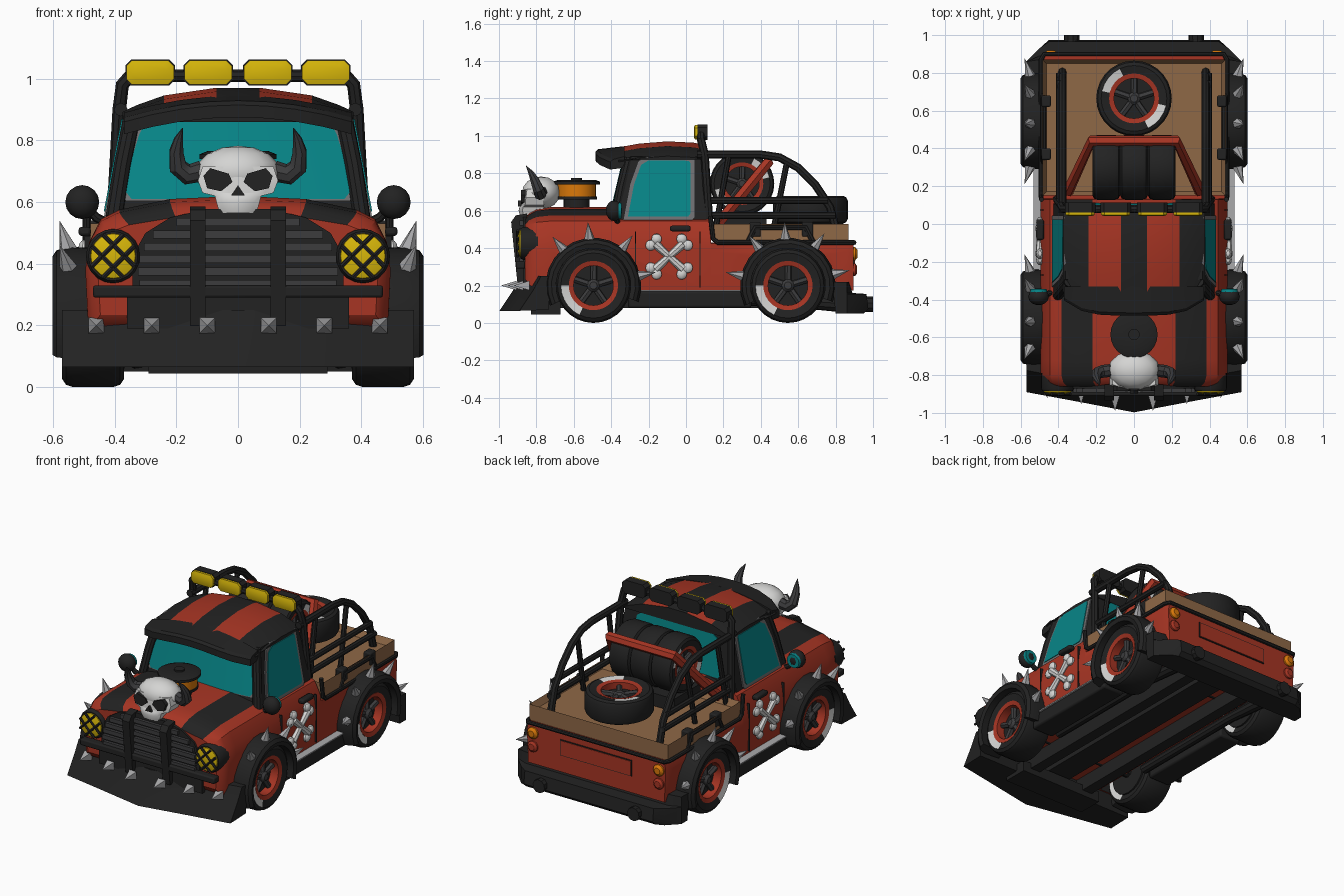
import bpy, bmesh, math
from math import sin, cos, pi, radians
from mathutils import Vector

if "Cube" in bpy.data.objects:
    bpy.data.objects.remove(bpy.data.objects["Cube"])

def mat(name, r, g, b):
    m = bpy.data.materials.new(name)
    m.diffuse_color = (r, g, b, 1)
    m.use_nodes = True
    m.node_tree.nodes["Principled BSDF"].inputs["Base Color"].default_value = m.diffuse_color
    return m

RED = mat("rust red", .385, .035, .017)
BLACK = mat("matte black", .016, .016, .016)
GREY = mat("dark grey", .045, .045, .047)
TRIM = mat("trim grey", .16, .16, .165)
SILVER = mat("silver", .40, .40, .41)
BONE = mat("bone white", .66, .66, .65)
TEAL = mat("teal glass", .002, .235, .245)
TAN = mat("tan", .275, .138, .062)
YELLOW = mat("yellow", .68, .47, .003)
ORANGE = mat("orange", .70, .19, .003)

def loft(name, rings, mats, rule=None, cap=True):
    """Skin closed rings; rule(face centre) gives the material index."""
    mats = mats if isinstance(mats, list) else [mats]
    bm = bmesh.new()
    vs = [[bm.verts.new(p) for p in r] for r in rings]
    n = len(vs[0])
    for a, b in zip(vs, vs[1:]):
        for i in range(n):
            bm.faces.new((a[i], a[(i + 1) % n], b[(i + 1) % n], b[i]))
    if cap:
        bm.faces.new(vs[0])
        bm.faces.new(vs[-1])
    bmesh.ops.remove_doubles(bm, verts=bm.verts, dist=1e-5)
    bmesh.ops.recalc_face_normals(bm, faces=bm.faces)
    for f in bm.faces:
        f.material_index = rule(f.calc_center_median()) if rule else 0
    me = bpy.data.meshes.new(name)
    bm.to_mesh(me)
    bm.free()
    for m in mats:
        me.materials.append(m)
    o = bpy.data.objects.new(name, me)
    bpy.context.collection.objects.link(o)
    return o

def ax(axis, a, b, h):
    return Vector({'X': (h, a, b), 'Y': (a, h, b), 'Z': (a, b, h)}[axis])

def lathe(name, prof, loc, axis, mats, n=20, rule=None, closed=False):
    prof = prof + prof[:1] if closed else prof
    rings = [[Vector(loc) + ax(axis, r * cos(2 * pi * i / n), r * sin(2 * pi * i / n), h)
              for i in range(n)] for r, h in prof]
    return loft(name, rings, mats, rule, not closed)

def prism(name, pts, axis, h0, h1, m):
    return loft(name, [[ax(axis, a, b, h) for a, b in pts] for h in (h0, h1)], m)

def box(name, c, s, m, bev=0):
    x, y, z = [v / 2 for v in s]
    o = loft(name, [[Vector(c) + Vector(p) for p in ((-x, -y, k), (x, -y, k), (x, y, k), (-x, y, k))]
                    for k in (-z, z)], m)
    if bev:
        md = o.modifiers.new("bevel", 'BEVEL')
        md.width, md.segments = bev, 2
    return o

def tube(name, pts, r, m, n=8):
    P = [Vector(p) for p in pts]
    S = [(b - a).normalized() for a, b in zip(P, P[1:])]
    T = [(a + b).normalized() for a, b in zip([S[0]] + S, S + [S[-1]])]
    N, rings = T[0].orthogonal().normalized(), []
    for i, p in enumerate(P):
        if i:
            N = T[i - 1].rotation_difference(T[i]) @ N
        B, q = T[i].cross(N), (r[i] if isinstance(r, list) else r)
        rings.append([p + q * (cos(2 * pi * k / n) * N + sin(2 * pi * k / n) * B) for k in range(n)])
    return loft(name, rings, m)

def spike(name, base, d, r=.03, l=.1, n=6):
    b = Vector(base)
    return tube(name, [b, b + Vector(d).normalized() * l], [r, 0], SILVER, n)

def ball(name, c, s, m, n=14, k=8):
    return loft(name, [[Vector(c) + Vector((s[0] * sin(pi * j / k) * cos(2 * pi * i / n),
                s[1] * sin(pi * j / k) * sin(2 * pi * i / n), s[2] * cos(pi * j / k)))
                for i in range(n)] for j in range(k + 1)], m)

def wheel(name, c, axis, R, w, a0, period=180):
    c = Vector(c)
    def white(p):
        d = p - c
        a, b = {'X': (d.y, d.z), 'Z': (d.x, d.y)}[axis]
        ang = (math.degrees(math.atan2(b, a)) - a0 + period / 2) % period - period / 2
        return int(.66 < math.hypot(a, b) / R < .85 and abs(ang) < 30)
    P = lambda *q: [(r * R, h * w) for r, h in q]
    lathe(name + "_tyre", P((.65, .9), (.87, 1), (.96, .88), (1, .65), (1, -.65), (.96, -.88), (.87, -1), (.65, -.9)),
          c, axis, [BLACK, BONE], 28, white, True)
    lathe(name + "_rim", P((.66, .92), (.53, .85), (.53, -.85), (.66, -.92)), c, axis, RED, 28, closed=True)
    lathe(name + "_disc", P((.54, .3), (.54, -.3)), c, axis, BLACK, 28)
    lathe(name + "_hub", P((.1, .75), (.17, .6), (.17, -.6), (.1, -.75)), c, axis, GREY, 10)
    for i in range(5):
        t = 2 * pi * i / 5 + .3
        for h in (-.45 * w, .45 * w):
            tube(name + "_spoke", [c + ax(axis, cos(t) * q * R, sin(t) * q * R, h) for q in (.1, .54)], .09 * R, GREY, 6)

# body shell with hood stripes, then wheel wells cut out
FR = [(0, .62), (.22, .61), (.385, .575), (.445, .545), (.483, .47), (.495, .38), (.485, .17)]
RE = [(0, .43), (.22, .43), (.385, .43), (.45, .43), (.485, .425), (.495, .38), (.485, .17)]
def sect(y, pts, sx=1, sz=1):
    h = [(x * sx, .4 + (z - .4) * sz) for x, z in pts]
    return [(x, y, z) for x, z in h] + [(-x, y, z) for x, z in h[:0:-1]]
body = loft("body", [sect(-.86, FR, .92, .72), sect(-.84, FR, .97, .85), sect(-.8, FR, 1, .95), sect(-.72, FR),
            sect(-.4, FR), sect(.13, FR), sect(.135, RE), sect(.86, RE), sect(.895, RE, .98, .98)], [RED, BLACK],
            lambda p: int(.22 < abs(p.x) < .385 and p.z > .5 and -.86 < p.y < -.1))
for s in (-1, 1):
    for y in (-.495, .545):
        cut = lathe("well_cutter", [(.225, .34 * s), (.225, .7 * s)], (0, y, .2), 'X', [RED, BLACK], 24, lambda p: 1)
        md = body.modifiers.new("well", 'BOOLEAN')
        md.operation, md.object, md.solver = 'DIFFERENCE', cut, 'EXACT'
        bpy.context.view_layer.objects.active = body
        bpy.ops.object.modifier_apply(modifier="well")
        bpy.data.objects.remove(cut)

# cab
side = lambda z: .43 - .065 * (z - .54) / .34
def front(x, z):
    return -.41 + .08 * (z - .54) / .34 + .035 * (x / side(z)) ** 2
U = [i / 4 - 1 for i in range(9)]
loft("cab", [[(u * side(z), front(u * side(z), z), z) for u in U] + [(side(z), yr, z), (-side(z), yr, z)]
             for z, yr in ((.54, .11), (.89, .08))], BLACK)
WS = [(.61, .345), (.635, .365), (.74, .345), (.82, .32), (.86, .30), (.88, .26)]
def screen(name, off, g, m):
    rows = [((z - .745) * (1 + 2 * g) + .745, x + g) for z, x in WS]
    loft(name, [[(u * x, front(u * x, z) - off, z) for u in U] + [(u * x, front(u * x, z) + .003, z) for u in U[::-1]]
                for z, x in rows], m)
screen("windscreen_frame", .004, .018, TRIM)
screen("windscreen", .008, 0, TEAL)
SW = [(-.31, .57), (.012, .57), (.023, .585), (.023, .855), (.015, .867), (-.2, .869), (-.24, .845), (-.278, .74)]
for s in (-1, 1):
    for nm, k, off, m in (("side_window_frame", 1.14, .007, TRIM), ("side_window", 1, .011, TEAL)):
        q = [(-.14 + (y + .14) * k, .715 + (z - .715) * k) for y, z in SW]
        loft(nm, [[(s * (side(z) + o), y, z) for y, z in q] for o in (-.004, off)], m)
    tube("windscreen_pillar", [(s * .402, -.378, .55), (s * .375, -.345, .72), (s * .342, -.305, .88)], .028, BLACK, 10)
RW = [(-.3, .61), (.3, .61), (.32, .64), (.28, .85), (.25, .87), (-.25, .87), (-.28, .85), (-.32, .64)]
loft("rear_window", [[(x, .11 - .03 * (z - .54) / .35 + o, z) for x, z in RW] for o in (-.004, .006)], TEAL)
X = [-.375, -.33, -.24, -.07, .07, .24, .33, .375]
loft("roof", [[(x, y, zc - .08 * (abs(x) / .375) ** 2.5) for x in X] + [(x, y, .87) for x in X[::-1]]
     for y, zc in ((-.36, .94), (-.25, .96), (-.1, .972), (.04, .965), (.09, .955))], [BLACK, RED],
     lambda p: int(.07 < abs(p.x) < .24 and p.z > .9))
loft("sun_visor", [[(.37 * u, y + (.08 * u ** 4 if y < -.4 else 0), .925 - .055 * u * u + dz) for y, dz in
     ((-.485, -.05), (-.485, -.01), (-.47, .004), (-.33, .02), (-.33, -.04))] for u in U], BLACK)

# cargo bed
tub = box("bed_tub", (0, .51, .48), (.97, .72, .1), TAN)
bm = bmesh.new()
bm.from_mesh(tub.data)
top = max(bm.faces, key=lambda f: f.calc_center_median().z)
bmesh.ops.inset_region(bm, faces=[top], thickness=.03)
bmesh.ops.translate(bm, verts=top.verts, vec=(0, 0, -.04))
bm.to_mesh(tub.data)
bm.free()
rim = [(.49, .13, .57), (.492, .145, .45), (.492, .17, .43), (.492, .87, .43), (.475, .9, .43)]
tube("bed_trim", rim + [(-x, y, z) for x, y, z in rim[::-1]], .013, BLACK)
box("tailgate_panel", (0, .897, .33), (.5, .006, .1), BLACK)
box("tailgate_inset", (0, .899, .33), (.49, .008, .09), RED)

# wheels, flares and spikes
for s in (-1, 1):
    for cy, angs in ((-.495, (130, 95, 52, 12)), (.545, (168, 128, 93, 55, 14))):
        wheel("wheel", (s * .47, cy, .2), 'X', .2, .1, 215, 360)
        lathe("wheel_back", [(.14, .368 * s), (.14, .4 * s)], (0, cy, .2), 'X', BLACK, 20)
        sec = [(.205, .44), (.25, .44), (.256, .54), (.245, .588), (.225, .602), (.2, .595)]
        loft("fender_flare", [[(s * x, cy + r * cos(a), .2 + r * sin(a)) for r, x in sec]
             for a in [radians(-20 + 15 * i) for i in range(16)]], BLACK)
        for a in angs:
            a = radians(a)
            spike("fender_spike", (s * .55, cy + .245 * cos(a), .2 + .245 * sin(a)), (s * .3, cos(a), sin(a)))

    # doors, bones, handles, steps
    for y in (-.27, .075):
        box("door_seam", (s * .488, y, .34), (.018, .005, .3), BLACK)
    box("door_handle", (s * .497, -.03, .505), (.04, .11, .03), BLACK, .01)
    for d in (-1, 1):
        e = Vector((0, .075, .068 * d))
        c = Vector((s * .498, -.09, .355))
        tube("bone_shaft", [c - e, c, c + e], [.024, .018, .024], BONE)
        for k in (-1, 1):
            for o in ((0, .024 * k, -.008 * d * k), (0, -.008 * k, .026 * d * k)):
                ball("bone_knob", c + e * k + Vector(o), (.02, .029, .029), BONE, 10, 6)
    box("side_skirt", (s * .45, .02, .125), (.15, .66, .09), BLACK, .012)
    box("step_plate", (s * .5, .02, .171), (.065, .56, .008), SILVER)

    # mirrors
    tube("mirror_stalk", [(s * .42, -.36, .53), (s * .46, -.37, .55), (s * .505, -.38, .6)], .015, BLACK)
    ball("mirror", (s * .505, -.385, .6), (.055, .045, .055), BLACK)
    lathe("mirror_glass", [(.046, -.365), (.042, -.345)], (s * .505, 0, .6), 'Y', TEAL, 14)

    # headlights with lattice
    lathe("headlight_ring", [(.088, -.79), (.088, -.87), (.08, -.885), (.07, -.885)], (s * .405, 0, .425), 'Y', BLACK, 20)
    lathe("headlight", [(.075, -.88), (.072, -.89), (.04, -.9)], (s * .405, 0, .425), 'Y', YELLOW, 20)
    for d in (-1, 1):
        for o in (-.026, .026):
            h = math.sqrt(.077 ** 2 - o * o) * .707
            p = Vector((s * .405 + o * .707, -.9, .425 - d * o * .707))
            tube("headlight_guard", [p - Vector((h, 0, h * d)), p + Vector((h, 0, h * d))], .008, BLACK, 6)

    # tail lights, exhausts
    lathe("tail_light", [(.036, .88), (.036, .905), (.02, .918)], (s * .44, 0, .37), 'Y', ORANGE, 14)
    lathe("brake_light", [(.034, .88), (.034, .905), (.02, .915)], (s * .44, 0, .285), 'Y', RED, 14)
    tube("exhaust", [(s * .33, -.3, .12), (s * .33, .5, .12), (s * .33, .8, .1), (s * .33, 1, .1)],
         [.03, .03, .04, .042], BLACK, 10)
    box("frame_rail", (s * .2, .03, .13), (.07, 1.6, .1), BLACK)

    # bull bar posts and plough spikes
    prism("bull_bar_post", [(-.85, .585), (-.91, .575), (-.935, .54), (-.9, .2), (-.85, .2)], 'X',
          s * .105, s * .155, BLACK)
    for x, y in ((.1, -.905), (.28, -.87), (.46, -.838)):
        spike("plough_spike", (s * x, y, .2), (0, -1, 0), .036, .085, 4)

    # roll cage
    tube("cage_side", [(s * .38, .06, .9), (s * .38, .4, .9), (s * .38, .5, .885), (s * .38, .6, .83), (s * .38, .69, .74),
         (s * .38, .77, .62), (s * .38, .81, .47)], .022, BLACK)
    for z, y1 in ((.655, .76), (.575, .8)):
        tube("cage_rail", [(s * .395, .1, z), (s * .395, y1, z)], .018, BLACK)
    for a, b in (((.15, .46), (.23, .9)), ((.46, .46), (.54, .86))):
        tube("cage_strut", [(s * .39, *a), (s * .38, *b)], .016, BLACK)
    tube("bed_rail", [(s * .48, .33, .43), (s * .48, .37, .51), (s * .48, .64, .51), (s * .48, .68, .43)], .017, BLACK)
    for y in (.37, .65):
        box("bed_clamp", (s * .465, y, .5), (.05, .06, .08), BLACK, .008)

# grille
arch = [(-.34, .28), (.34, .28), (.345, .42), (.3, .5), (.22, .55), (.1, .578), (-.1, .578), (-.22, .55), (-.3, .5), (-.345, .42)]
prism("grille", arch, 'Y', -.872, -.78, BLACK)
box("grille_base", (0, -.83, .24), (.72, .085, .1), BLACK)
for z, w in ((.335, .32), (.375, .325), (.415, .32), (.455, .305), (.495, .275), (.535, .2)):
    box("grille_slat", (0, -.876, z), (2 * w, .03, .026), GREY)
box("bull_bar_beam", (0, -.885, .31), (.94, .05, .04), BLACK, .008)

# plough
loft("plough", [[(x, -.735, .07), (x, -.72, .25), (x, -.775 - d, .25), (x, -.82 - d, .17), (x, -.89 - d, .065)]
     for x, d in ((-.57, 0), (-.3, .05), (0, .107), (.3, .05), (.57, 0))], BLACK)

# rear bumper and underbody
loft("rear_bumper", [[(x, min(y, ym), z) for y, z in
     ((.78, .22), (.87, .22), (.89, .16), (.965, .155), (.975, .075), (.95, .05), (.8, .05))]
     for x, ym in ((-.57, .86), (-.5, .93), (-.45, 1), (.45, 1), (.5, .93), (.57, .86))], BLACK)
box("chassis_pan", (0, .03, .16), (.16, 1.5, .06), BLACK)
box("front_skid", (0, -.75, .08), (.58, .16, .07), BLACK)
for y in (-.495, .545):
    tube("axle", [(-.45, y, .2), (.45, y, .2)], .035, BLACK)

# cab hoop, light bar
tube("cage_hoop", [(-.41, .13, .45), (-.385, .1, .9), (-.375, .08, .98), (-.35, .08, 1.01), (.35, .08, 1.01),
     (.375, .08, .98), (.385, .1, .9), (.41, .13, .45)], .022, BLACK)
for x in (-.285, -.097, .097, .285):
    octa = lambda w, h, c: [(x + i * (w - (c if k else 0)), 1.02 + j * (h - (0 if k else c))) for i, j, k in
            ((-1, -1, 1), (1, -1, 1), (1, -1, 0), (1, 1, 0), (1, 1, 1), (-1, 1, 1), (-1, 1, 0), (-1, -1, 0))]
    prism("roof_light_housing", octa(.08, .042, .018), 'Y', .062, .115, BLACK)
    loft("roof_light", [[(a, y, b) for a, b in octa(w, h, .018)] for y, w, h in
         ((.065, .077, .039), (.048, .077, .039), (.042, .06, .026))], YELLOW)

# spare wheels and red brace
wheel("flat_spare", (0, .665, .605), 'Z', .2, .075, 140)
for x in (-.147, 0, .147):
    wheel("upright_spare", (x, .3, .745), 'X', .172, .073, 218)
tube("tyre_brace", [(-.35, .17, .53), (-.225, .44, .86), (.225, .44, .86), (.35, .17, .53)], .03, RED, 6)
box("tyre_cradle", (0, .3, .54), (.44, .26, .08), BLACK)

# air filter on the hood
lathe("filter_base", [(.07, .58), (.07, .66), (.11, .66), (.11, .675)], (0, -.585, 0), 'Z', BLACK, 20)
lathe("air_filter", [(.104, .67), (.104, .745)], (0, -.585, 0), 'Z', ORANGE, 24)
lathe("filter_lid", [(.125, .74), (.125, .755), (.1, .765), (.03, .765), (.03, .775)], (0, -.585, 0), 'Z', BLACK, 24)

# horned skull
ball("skull", (0, -.775, .695), (.138, .105, .088), BONE)
loft("skull_face", [[(u * w, y0 + .02 * u * u, z) for u in U] + [(w, -.76, z), (-w, -.76, z)] for z, w, y0 in
     ((.565, .06, -.885), (.6, .07, -.895), (.62, .075, -.89), (.63, .115, -.88), (.67, .13, -.876), (.715, .115, -.87))], BONE)
prism("skull_nose", [(-.022, .622), (.022, .622), (0, .655)], 'Y', -.897, -.86, BLACK)
for s in (-1, 1):
    prism("eye_socket", [(s * a, b) for a, b in ((.018, .665), (.055, .635), (.1, .645), (.112, .685), (.09, .71), (.03, .692))],
          'Y', -.883, -.8, BLACK)
    tube("horn", [(s * .12, -.775, .7), (s * .165, -.78, .69), (s * .195, -.79, .715), (s * .2, -.81, .765),
         (s * .192, -.83, .805), (s * .18, -.855, .84)], [.034, .034, .031, .024, .015, .001], GREY)

# smooth curved surfaces, keep hard edges
for o in bpy.data.objects:
    o.select_set(o.type == 'MESH')
bpy.context.view_layer.objects.active = body
bpy.ops.object.shade_smooth_by_angle(angle=radians(32))
